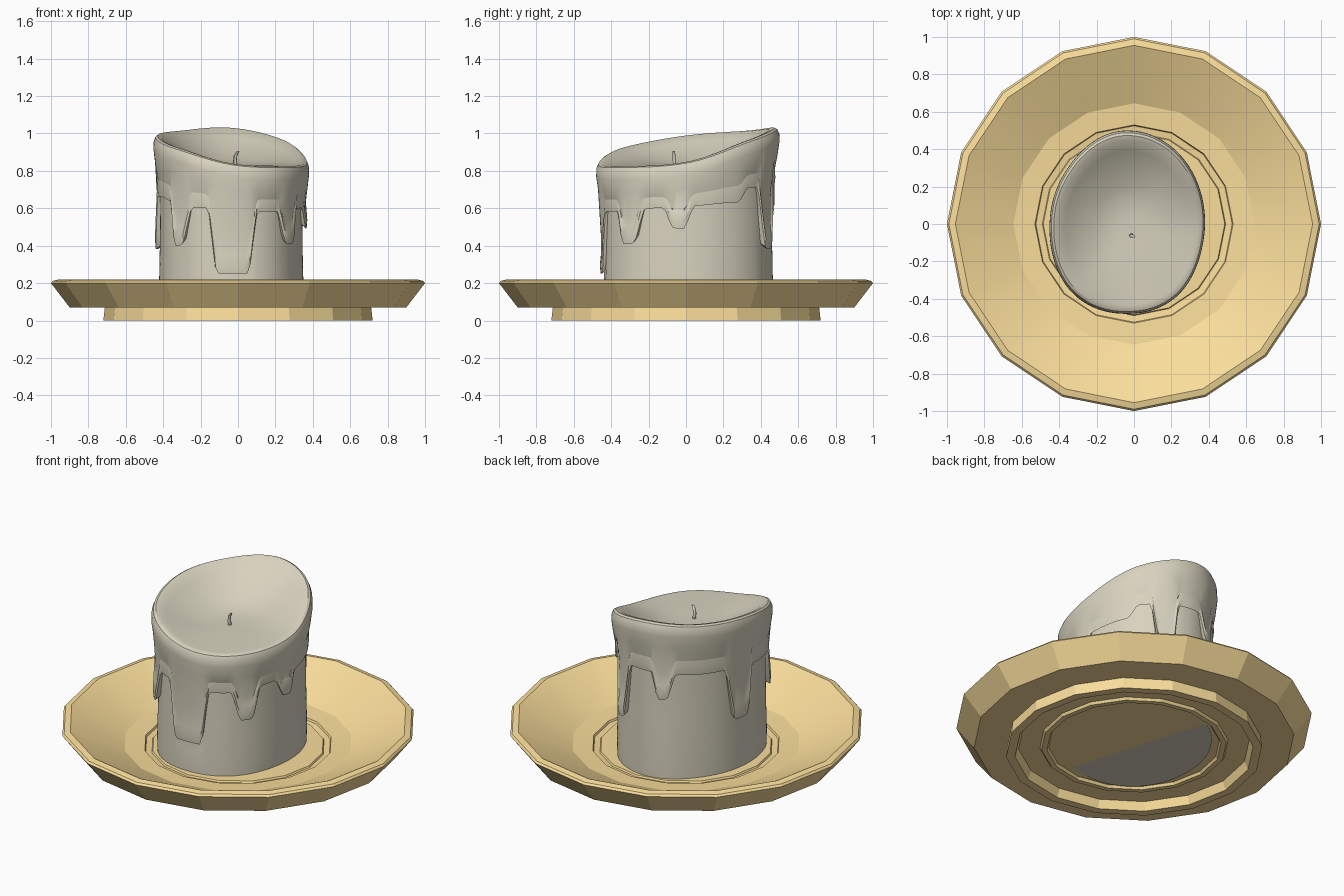
import bpy, math

if "Cube" in bpy.data.objects:
    bpy.data.objects.remove(bpy.data.objects["Cube"])

def material(name, col):
    m = bpy.data.materials.new(name)
    m.diffuse_color = (*col, 1)
    m.use_nodes = True
    m.node_tree.nodes["Principled BSDF"].inputs["Base Color"].default_value = m.diffuse_color
    return m

def skin_rings(name, rings, mat, angle):
    """Closed mesh from a list of equally long vertex rings."""
    n = len(rings[0])
    verts = [p for r in rings for p in r]
    faces = [(k*n+i, k*n+(i+1) % n, (k+1)*n+(i+1) % n, (k+1)*n+i)
             for k in range(len(rings)-1) for i in range(n)]
    faces += [tuple(range(n))[::-1], tuple(range((len(rings)-1)*n, len(rings)*n))]
    me = bpy.data.meshes.new(name)
    me.from_pydata(verts, [], faces)
    ob = bpy.data.objects.new(name, me)
    bpy.context.collection.objects.link(ob)
    me.materials.append(mat)
    bpy.ops.object.select_all(action='DESELECT')
    bpy.context.view_layer.objects.active = ob
    ob.select_set(True)
    bpy.ops.object.shade_smooth_by_angle(angle=math.radians(angle))
    return ob

def smooth(t):
    t = max(0, min(1, t))
    return t*t*(3-2*t)

def ang_diff(a, b):
    return abs((a-b+180) % 360-180)

def lerp_table(tab, a):
    for (a0, v0), (a1, v1) in zip(tab, tab[1:]):
        if a0 <= a <= a1:
            return v0+(v1-v0)*smooth((a-a0)/(a1-a0))

def periodic_spline(vals, a):
    """Catmull-Rom through values evenly spaced around the circle."""
    n = len(vals)
    u = a/360*n
    k, t = int(u), u % 1
    p0, p1, p2, p3 = (vals[(k+j) % n] for j in (-1, 0, 1, 2))
    return p1+.5*t*(p2-p0+t*(2*p0-5*p1+4*p2-p3+t*(3*(p1-p2)+p3-p0)))

gold = material("gold_ceramic", (0.96, 0.73, 0.33))
wax = material("wax", (0.69, 0.65, 0.52))

# Saucer: 16-sided lathe, from the underside centre out over the rim to the inner floor
profile = [(0.02, .05), (.48, .05), (.49, .035), (.52, .035), (.53, .05), (.65, .05),
           (.67, 0), (.72, 0), (.712, .07), (.90, .07), (1.0, .20), (.99, .212),
           (.955, .22), (.645, .08), (.53, .072), (.525, .06),
           (.49, .055), (.485, .065), (.02, .065)]
skin_rings("saucer", [[(r*math.cos(i*math.pi/8), r*math.sin(i*math.pi/8), z)
                       for i in range(16)] for r, z in profile], gold, 16)

# Candle: rim height every 45 degrees, drip edge height by angle (from +x)
rim = [.85, .965, 1.03, 1.015, .99, .925, .84, .825]
edge_base = [(0, .63), (35, .65), (45, .73), (90, .74), (150, .72), (200, .68),
             (240, .62), (300, .60), (345, .62), (360, .63)]
# drips: centre angle, half width, tip height, tip bulge
drips = [(354, 7, .51, .8), (65, 8, .40, 1), (108, 7, .58, .8), (172, 10, .40, 1),
         (228, 7, .42, 1), (271, 16, .27, .2), (319, 8, .43, .8)]
CX, CY, WX, WY, WZ = -.035, .01, -.01, -.06, .83

def column(a):
    """Points of one vertical strip, bottom to wick."""
    c, s = math.cos(math.radians(a)), math.sin(math.radians(a))
    f = 1+.05*smooth(1-ang_diff(a, 222)/50)-.03*smooth(1-ang_diff(a, 138)/45) \
        + .03*smooth(1-ang_diff(a, 310)/40)
    h, e, low = periodic_spline(rim, a), lerp_table(edge_base, a), 0
    for centre, half, z, bulge in drips:
        w = smooth((half+4-ang_diff(a, centre))/8)
        e += (z-e)*w
        low = max(low, w*bulge)
    lip = .945+.03*low
    z0 = .05-.012*math.cos(math.radians(a-200))
    rows = [(.925, z0), (.93, .15), (.918, e*.5+.07), (.915, e-.025), (.915, e),
            (lip, e-.018), (lip+.01, e+.025), (.948+.012*low, e+.075),
            (.948, e*.6+(h-.12)*.4), (.98, h-.14), (1.0, h-.07),
            (.997, h-.03), (.975, h-.007), (.945, h)]
    pts = [(CX+.415*f*k*c, CY+.49*f*k*s, z) for k, z in rows]
    # melted bowl running in to the wick
    rx, ry, _ = pts[-1]
    for t, g in [(.95, .96), (.85, .75), (.7, .48), (.5, .2), (.35, .06), (.2, .01), (.02, 0)]:
        pts.append((WX+(rx-WX)*t, WY+(ry-WY)*t, WZ+(h-WZ)*g))
    return pts

N = 144
cols = [column(i*360/N) for i in range(N)]
skin_rings("candle", [list(r) for r in zip(*cols)], wax, 30)

# Wick: thin bent tube
path = [(-.012, -.06, .82, .012), (-.016, -.062, .85, .01),
        (-.014, -.064, .88, .01), (.0, -.066, .905, .007)]
skin_rings("wick", [[(x+r*math.cos(i*math.pi/3), y+r*math.sin(i*math.pi/3), z)
                     for i in range(6)] for x, y, z, r in path], wax, 60)
